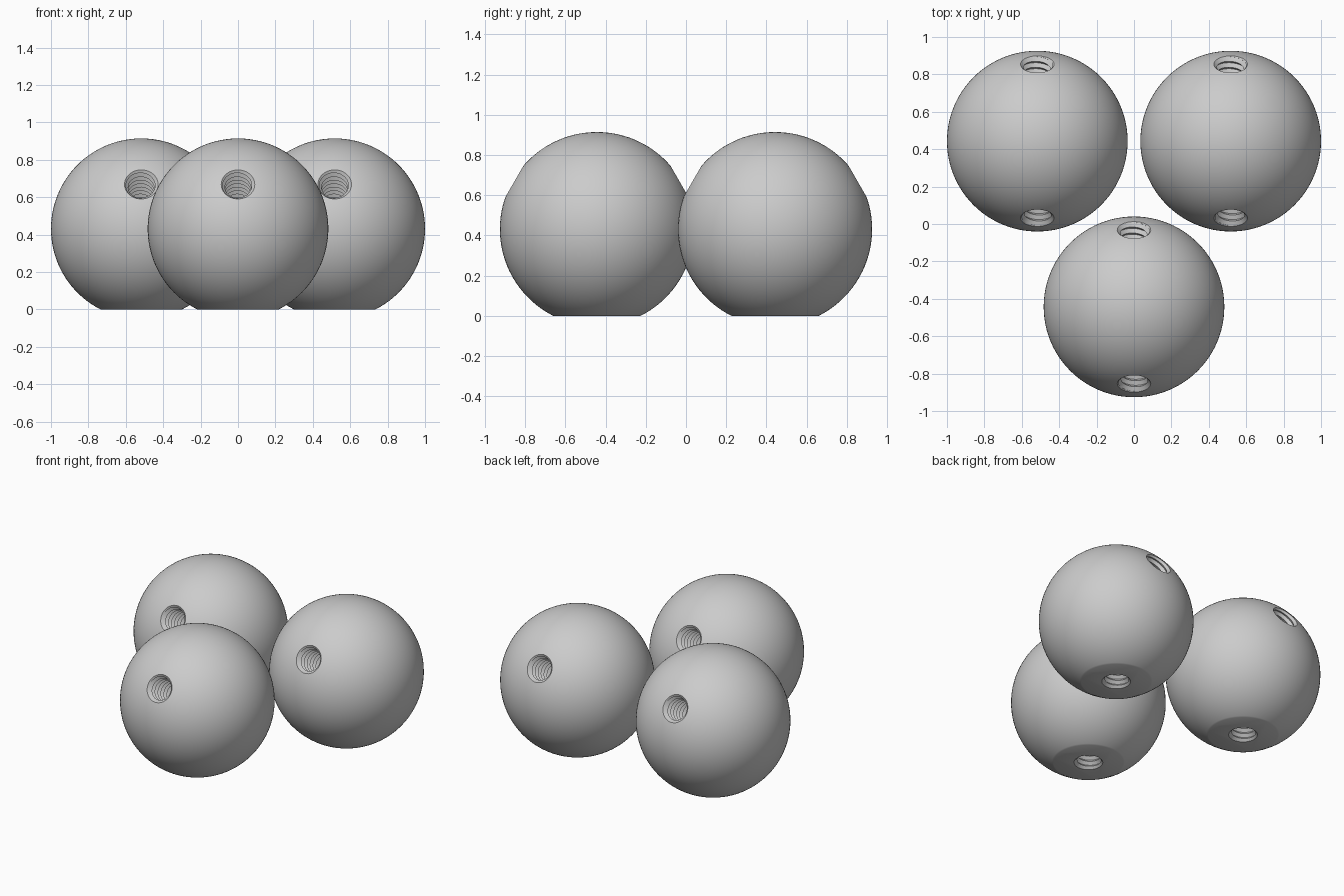
import bpy, bmesh, math
from mathutils import Vector

if "Cube" in bpy.data.objects:
    bpy.data.objects.remove(bpy.data.objects["Cube"])

R = 0.483            # ball radius
FLAT = 0.431         # distance from ball centre to the flat base
PITCH = 0.037        # thread pitch
R_MAJOR, R_MINOR = 0.087, 0.07
INNER, LENGTH = 0.11, 0.41   # threaded hole start (from centre) and cutter length
SEGS = 40

grey = bpy.data.materials.new("plain_grey")
grey.diffuse_color = (0.6, 0.6, 0.6, 1)
grey.use_nodes = True
grey.node_tree.nodes["Principled BSDF"].inputs["Base Color"].default_value = grey.diffuse_color


def make_object(name, bm):
    bmesh.ops.recalc_face_normals(bm, faces=bm.faces[:])
    mesh = bpy.data.meshes.new(name)
    bm.to_mesh(mesh)
    bm.free()
    ob = bpy.data.objects.new(name, mesh)
    bpy.context.collection.objects.link(ob)
    return ob


def thread_cutter():
    """Closed screw body: helical rows alternating between crest and root."""
    bm = bmesh.new()
    rows = []
    for k in range(-2, math.ceil(2 * LENGTH / PITCH) + 2):
        row = []
        for i in range(SEGS + 1):
            turn = i / SEGS
            z = min(max(PITCH * (turn + k / 2), 0), LENGTH)
            phase = (z / PITCH - turn) % 1
            r = R_MINOR + (R_MAJOR - R_MINOR) * abs(2 * phase - 1)
            a = turn * math.tau
            row.append(bm.verts.new((r * math.cos(a), r * math.sin(a), z)))
        rows.append(row)
    for lo, hi in zip(rows, rows[1:]):
        for i in range(SEGS):
            bm.faces.new((lo[i], lo[i + 1], hi[i + 1], hi[i]))
    bmesh.ops.remove_doubles(bm, verts=bm.verts[:], dist=1e-5)
    bmesh.ops.holes_fill(bm, edges=[e for e in bm.edges if e.is_boundary], sides=0)
    return make_object("thread_cutter", bm)


def chamfer_cutter():
    """Short cone that opens the mouth of a hole."""
    bm = bmesh.new()
    bmesh.ops.create_cone(bm, cap_ends=True, segments=SEGS,
                          radius1=0.07, radius2=0.12, depth=0.05)
    return make_object("chamfer_cutter", bm)


# Ball with a flat base
bm = bmesh.new()
bmesh.ops.create_uvsphere(bm, u_segments=96, v_segments=64, radius=R)
cut = bmesh.ops.bisect_plane(bm, geom=bm.verts[:] + bm.edges[:] + bm.faces[:],
                             plane_co=(0, 0, -FLAT), plane_no=(0, 0, -1),
                             clear_outer=True)
bmesh.ops.holes_fill(bm, edges=[e for e in bm.edges if e.is_boundary], sides=0)
ball = make_object("front_ball", bm)

# Three threaded holes, 120 degrees apart: base, upper front, upper back
rim = math.sqrt(R * R - 0.09 ** 2)
s, c = math.sin(math.radians(30)), math.cos(math.radians(30))
cutters = []
for direction, mouth in (((0, 0, -1), FLAT), ((0, -c, s), rim), ((0, c, s), rim)):
    d = Vector(direction)
    for cutter, dist in ((thread_cutter(), INNER), (chamfer_cutter(), mouth + 0.005)):
        cutter.location = d * dist
        cutter.rotation_euler = d.to_track_quat('Z', 'Y').to_euler()
        cutter.hide_render = True
        mod = ball.modifiers.new("hole", 'BOOLEAN')
        mod.operation = 'DIFFERENCE'
        mod.solver = 'EXACT'
        mod.object = cutter
        cutters.append(cutter)

# Bake the holes, then drop the cutters
bpy.context.view_layer.update()
baked = bpy.data.meshes.new_from_object(
    ball.evaluated_get(bpy.context.evaluated_depsgraph_get()))
ball.modifiers.clear()
ball.data = baked
for cutter in cutters:
    bpy.data.objects.remove(cutter)
baked.materials.clear()
baked.materials.append(grey)

bpy.ops.object.select_all(action='DESELECT')
ball.select_set(True)
bpy.context.view_layer.objects.active = ball
bpy.ops.object.shade_smooth_by_angle(angle=math.radians(30))

# Place the front ball and two matching back balls
ball.location = (0, -0.443, FLAT)
for name, x in (("back_left_ball", -0.517), ("back_right_ball", 0.517)):
    copy = bpy.data.objects.new(name, ball.data)
    copy.location = (x, 0.443, FLAT)
    bpy.context.collection.objects.link(copy)
